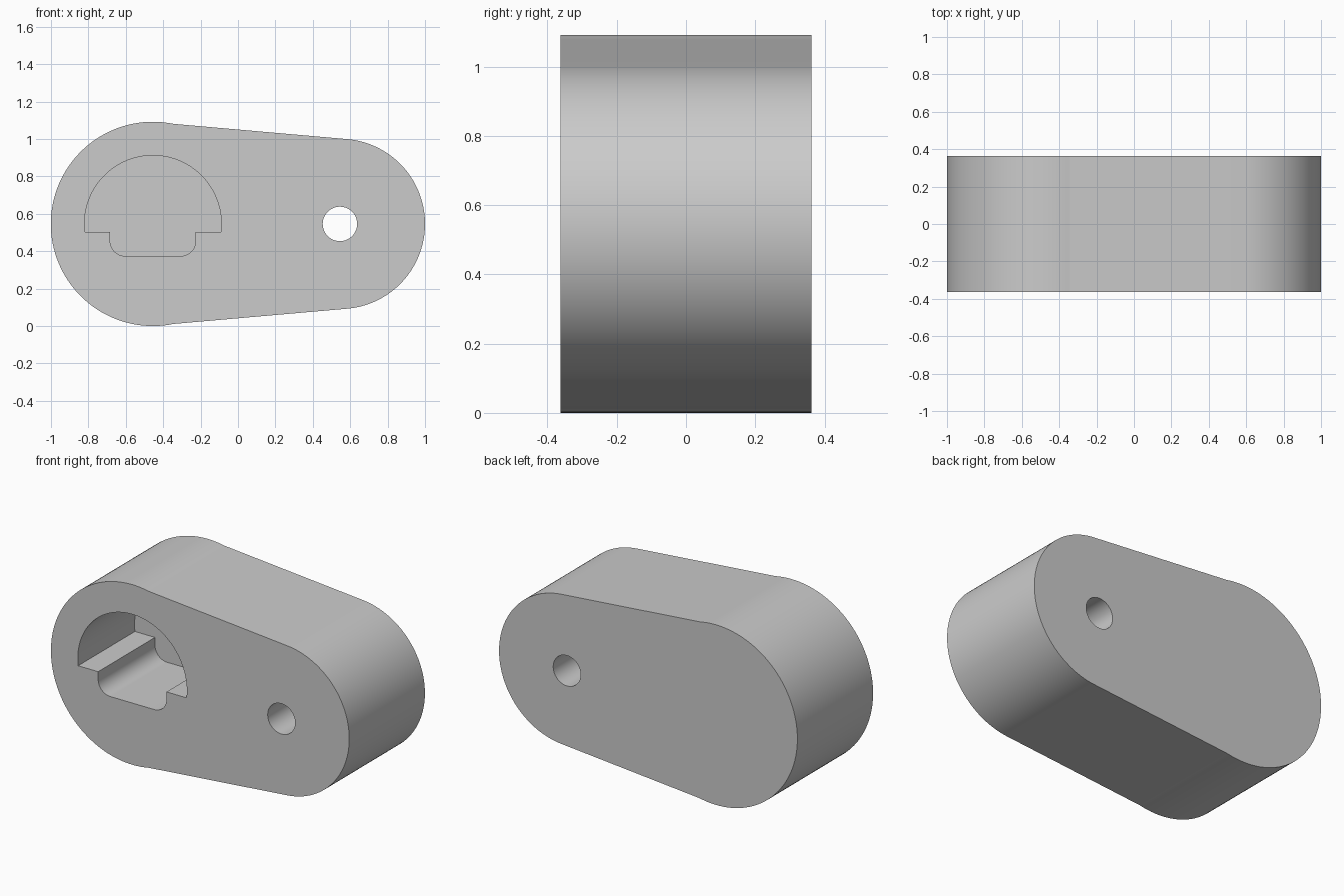
import bpy
import bmesh
from math import sin, cos, asin, radians

cube = bpy.data.objects.get("Cube")
if cube:
    bpy.data.objects.remove(cube, do_unlink=True)

HALF = 0.3625      # half thickness
MID = 0.546        # height of the centre line
BIG_X, SMALL_X = -0.455, 0.545
BIG_R, SMALL_R = 0.546, 0.455


def arc(cx, cz, r, start, end, steps):
    """Points on an arc, angles in degrees."""
    angles = [radians(start + (end - start) * i / steps) for i in range(steps + 1)]
    return [(cx + r * cos(a), cz + r * sin(a)) for a in angles]


def extrude_profile(name, points, y0, y1):
    """Solid made by extruding an x-z profile from y0 to y1."""
    bm = bmesh.new()
    face = bm.faces.new([bm.verts.new((x, y0, z)) for x, z in points])
    result = bmesh.ops.extrude_face_region(bm, geom=[face])
    moved = [v for v in result["geom"] if isinstance(v, bmesh.types.BMVert)]
    bmesh.ops.translate(bm, verts=moved, vec=(0, y1 - y0, 0))
    bmesh.ops.recalc_face_normals(bm, faces=bm.faces)
    mesh = bpy.data.meshes.new(name)
    bm.to_mesh(mesh)
    bm.free()
    obj = bpy.data.objects.new(name, mesh)
    bpy.context.collection.objects.link(obj)
    return obj


# Tapered link body: two round ends joined by straight flanks
outline = arc(BIG_X, MID, BIG_R, 78.4, 281.6, 72)
outline += arc(SMALL_X, MID, SMALL_R, -84.8, 84.8, 60)
body = extrude_profile("link_body", outline, -HALF, HALF)

# Blind pocket: domed top, flat ledges, rounded slot below
dome_r, ledge, slot_bottom, slot_half, fillet = 0.366, 0.503, 0.374, 0.229, 0.082
dip = asin((MID - ledge) / dome_r) * 180 / 3.14159265
pocket_outline = arc(BIG_X, MID, dome_r, -dip, 180 + dip, 72)
pocket_outline.append((BIG_X - slot_half, ledge))
pocket_outline += arc(BIG_X - slot_half + fillet, slot_bottom + fillet, fillet, 180, 270, 28)
pocket_outline += arc(BIG_X + slot_half - fillet, slot_bottom + fillet, fillet, 270, 360, 28)
pocket_outline.append((BIG_X + slot_half, ledge))
pocket = extrude_profile("pocket_cutter", pocket_outline, -HALF - 0.1, -HALF + 0.544)

# Through hole in the small end
hole_outline = arc(SMALL_X, MID, 0.092, 0, 360, 96)[:-1]
hole = extrude_profile("hole_cutter", hole_outline, -HALF - 0.1, HALF + 0.1)

bpy.ops.object.select_all(action="DESELECT")
bpy.context.view_layer.objects.active = body
body.select_set(True)
for cutter in (pocket, hole):
    cut = body.modifiers.new(cutter.name, "BOOLEAN")
    cut.operation = "DIFFERENCE"
    cut.solver = "EXACT"
    cut.object = cutter
    bpy.ops.object.modifier_apply(modifier=cut.name)
    bpy.data.objects.remove(cutter, do_unlink=True)

# Plain grey finish
grey = bpy.data.materials.new("plain_grey")
grey.use_nodes = True
colour = (0.6, 0.6, 0.6, 1)
grey.diffuse_color = colour
grey.node_tree.nodes["Principled BSDF"].inputs["Base Color"].default_value = colour
body.data.materials.clear()
body.data.materials.append(grey)

# Smooth round walls, crisp joins to the flats
bpy.ops.object.shade_smooth_by_angle(angle=radians(5))
